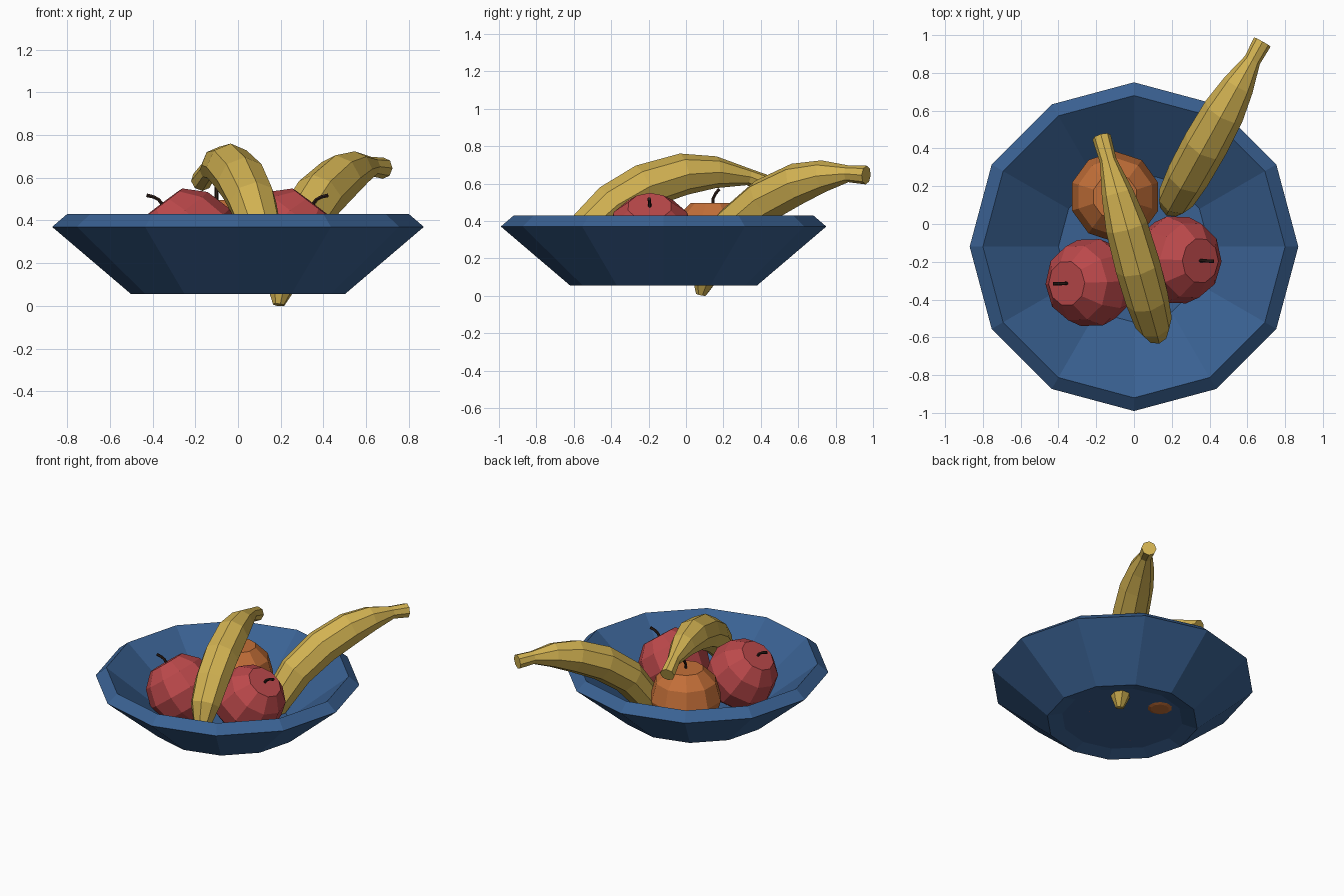
import bpy, bmesh, math
from mathutils import Vector, Matrix

if "Cube" in bpy.data.objects:
    bpy.data.objects.remove(bpy.data.objects["Cube"])


def material(name, rgb):
    m = bpy.data.materials.new(name)
    m.diffuse_color = (*rgb, 1)
    m.use_nodes = True
    m.node_tree.nodes["Principled BSDF"].inputs["Base Color"].default_value = m.diffuse_color
    return m


BLUE = material("bowl blue", (0.042, 0.12, 0.29))
RED = material("apple red", (0.50, 0.066, 0.07))
ORANGE = material("orange peel", (0.55, 0.16, 0.04))
YELLOW = material("banana yellow", (0.65, 0.45, 0.085))
BROWN = material("stem brown", (0.025, 0.012, 0.009))


def skin(name, rings, mat, matrix=Matrix(), closed=False):
    """Bridge a list of vertex rings; cap the ends unless closed."""
    bm = bmesh.new()
    loops = [[bm.verts.new(p) for p in ring] for ring in rings]
    pairs = list(zip(loops, loops[1:]))
    n = len(loops[0])
    for a, b in pairs:
        for i in range(n):
            j = (i + 1) % n
            bm.faces.new((a[i], a[j], b[j], b[i]))
    bm.faces.new(loops[0])
    bm.faces.new(loops[-1])
    bmesh.ops.recalc_face_normals(bm, faces=bm.faces)
    me = bpy.data.meshes.new(name)
    bm.to_mesh(me)
    bm.free()
    me.materials.append(mat)
    ob = bpy.data.objects.new(name, me)
    ob.matrix_world = matrix
    bpy.context.collection.objects.link(ob)
    return ob


def lathe(name, profile, sides, mat, matrix=Matrix()):
    rings = [[(r * math.cos(2 * math.pi * i / sides), r * math.sin(2 * math.pi * i / sides), z)
              for i in range(sides)] for r, z in profile]
    return skin(name, rings, mat, matrix)


def sweep(name, path, radii, sides, side_axis, mat, matrix=Matrix()):
    """Sweep a polygon along a planar path whose plane normal is side_axis."""
    pts = [Vector(p) for p in path]
    side = Vector(side_axis).normalized()
    rings = []
    for k, p in enumerate(pts):
        t = (pts[min(k + 1, len(pts) - 1)] - pts[max(k - 1, 0)]).normalized()
        up = side.cross(t).normalized()
        rings.append([p + radii[k] * (side * math.cos(a) + up * math.sin(a))
                      for a in (2 * math.pi * i / sides for i in range(sides))])
    return skin(name, rings, mat, matrix)


# Bowl with bevelled rim and recessed foot
lathe("bowl", [(0.4, 0.11), (0.80, 0.43), (0.87, 0.37), (0.5, 0.055), (0.4, 0.082)],
      12, BLUE, Matrix.Translation((0, -0.12, 0)))

# Round fruit, each with a bent stem
FRUIT = [(0.12, 0.21), (0.205, 0.125), (0.24, 0.0), (0.205, -0.12), (0.135, -0.185), (0.06, -0.21)]


def fruit(name, pos, turn, tilt, mat):
    m = (Matrix.Translation(pos) @ Matrix.Rotation(math.radians(turn), 4, 'Z')
         @ Matrix.Rotation(math.radians(tilt), 4, 'Y'))
    lathe(name, FRUIT, 10, mat, m)
    sweep(name + "_stem", [(0, 0, 0.19), (0, 0, 0.235), (0.012, 0, 0.26), (0.033, 0, 0.285)],
          [0.009, 0.009, 0.009, 0.01], 6, (0, 1, 0), BROWN, m)


fruit("left_apple", (-0.23, -0.31, 0.31), 182, 37, RED)
fruit("right_apple", (0.225, -0.19, 0.31), -2, 37, RED)
fruit("orange", (-0.1, 0.145, 0.285), 90, 0, ORANGE)


# Bananas: each path is (distance along the ground direction, height)
def banana(name, start, direction, path, radii):
    d = Vector(direction).normalized()
    pts = [(start[0] + d.x * s, start[1] + d.y * s, z) for s, z in path]
    sweep(name, pts, radii, 8, (d.y, -d.x, 0), YELLOW)


RADII = [0.028, 0.06, 0.1, 0.115, 0.12, 0.112, 0.085, 0.045, 0.05]
banana("back_banana", (0.19, 0.08), (0.485, 0.875, 0),
       [(0, 0.005), (0.015, 0.07), (0.07, 0.2), (0.2, 0.37), (0.39, 0.51),
        (0.59, 0.60), (0.75, 0.64), (0.9, 0.652), (1.01, 0.645)], RADII)
banana("front_banana", (0.125, -0.6), (-0.28, 1, 0),
       [(0, 0.2), (0.02, 0.26), (0.08, 0.37), (0.21, 0.485), (0.39, 0.585),
        (0.61, 0.65), (0.79, 0.66), (0.97, 0.635), (1.1, 0.585)], RADII)
